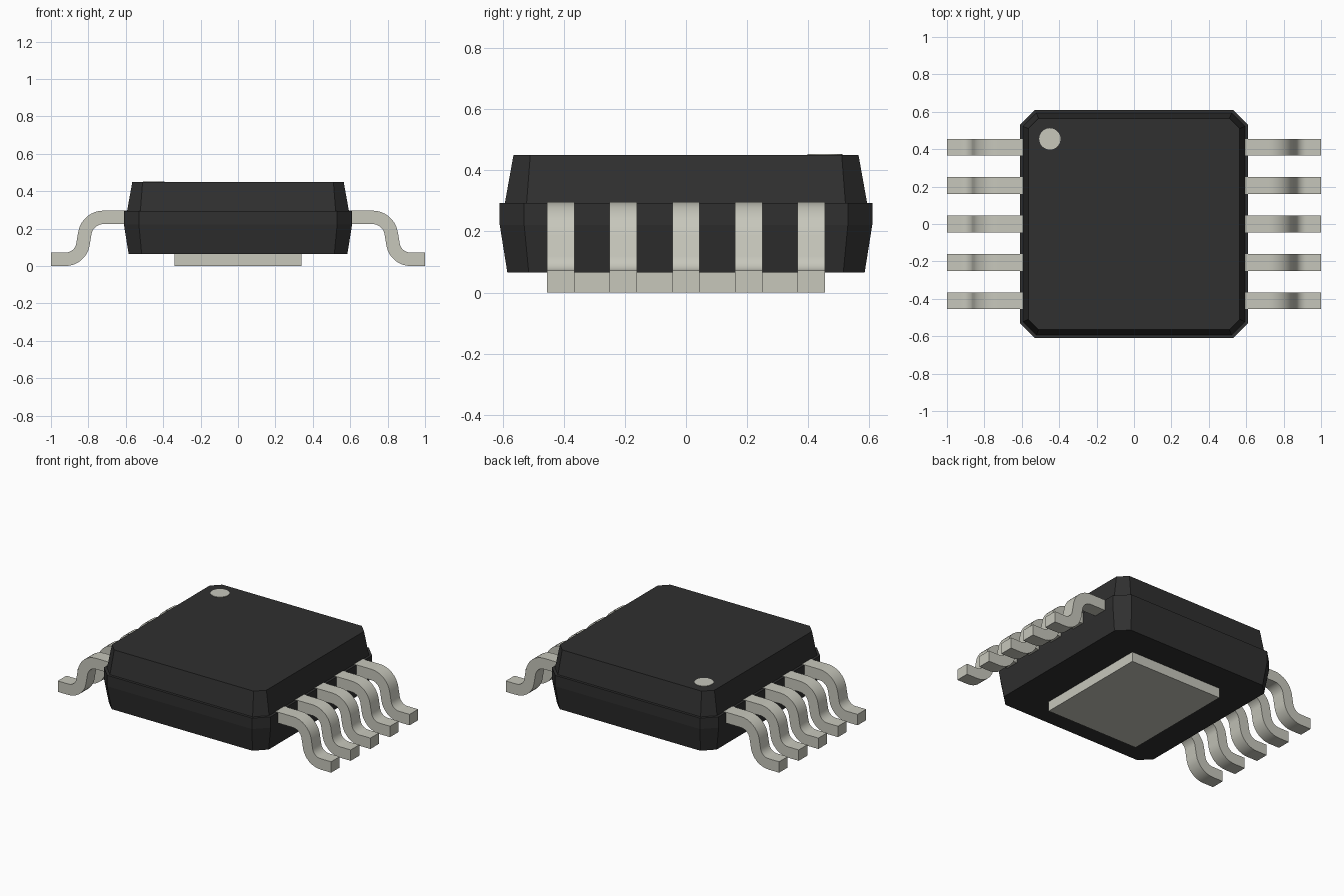
import bpy
import bmesh
import math

cube = bpy.data.objects.get("Cube")
if cube:
    bpy.data.objects.remove(cube, do_unlink=True)


def make_material(name, color):
    mat = bpy.data.materials.new(name)
    mat.diffuse_color = (*color, 1)
    mat.use_nodes = True
    bsdf = next(n for n in mat.node_tree.nodes if n.type == 'BSDF_PRINCIPLED')
    bsdf.inputs["Base Color"].default_value = (*color, 1)
    bsdf.inputs["Roughness"].default_value = 0.6
    return mat


black = make_material("black plastic", (0.029, 0.029, 0.029))
metal = make_material("tinned metal", (0.57, 0.57, 0.50))


def finish(name, bm, mat, smooth=False):
    bmesh.ops.recalc_face_normals(bm, faces=bm.faces)
    mesh = bpy.data.meshes.new(name)
    bm.to_mesh(mesh)
    bm.free()
    mesh.materials.append(mat)
    obj = bpy.data.objects.new(name, mesh)
    bpy.context.collection.objects.link(obj)
    if smooth:
        bpy.ops.object.select_all(action='DESELECT')
        obj.select_set(True)
        bpy.context.view_layer.objects.active = obj
        bpy.ops.object.shade_smooth_by_angle(angle=math.radians(30))
    return obj


def box(name, size, center, mat):
    bm = bmesh.new()
    bmesh.ops.create_cube(bm, size=1)
    bmesh.ops.scale(bm, vec=size, verts=bm.verts)
    bmesh.ops.translate(bm, vec=center, verts=bm.verts)
    return finish(name, bm, mat)


# Package body: stacked square sections with cut corners
# (height, half width, start of the corner cut)
sections = [(0.065, 0.585, 0.515), (0.222, 0.61, 0.53), (0.294, 0.61, 0.53),
            (0.294, 0.593, 0.522), (0.45, 0.565, 0.51)]
bm = bmesh.new()
rings = []
for z, h, c in sections:
    outline = [(h, -c), (h, c), (c, h), (-c, h), (-h, c), (-h, -c), (-c, -h), (c, -h)]
    rings.append([bm.verts.new((x, y, z)) for x, y in outline])
for low, high in zip(rings, rings[1:]):
    for i in range(8):
        j = (i + 1) % 8
        bm.faces.new((low[i], low[j], high[j], high[i]))
bm.faces.new(rings[0][::-1])
bm.faces.new(rings[-1])
finish("package_body", bm, black)

# Thermal pad under the body
box("thermal_pad", (0.68, 0.78, 0.07), (0, 0, 0.035), metal)

# Pin one marker, a thin disc on the top face
bm = bmesh.new()
bmesh.ops.create_cone(bm, cap_ends=True, segments=32, radius1=0.057,
                      radius2=0.057, depth=0.006)
bmesh.ops.translate(bm, vec=(-0.45, 0.455, 0.45), verts=bm.verts)
finish("pin_one_marker", bm, metal)


# Gull-wing lead: centre line with normals, thickened then extruded along y
HALF = 0.036
STEPS = 8
line = [(0.585, 0.26, 90)]
for i in range(STEPS + 1):
    a = 90 - 80 * i / STEPS
    r = math.radians(a)
    line.append((0.72 + 0.10 * math.cos(r), 0.16 + 0.10 * math.sin(r), a))
for i in range(STEPS + 1):
    a = 10 + 80 * i / STEPS
    r = math.radians(a)
    line.append((0.922 - 0.094 * math.cos(r), 0.13 - 0.094 * math.sin(r), a))
line.append((1.0, 0.036, 90))


def lead(name, side, y):
    bm = bmesh.new()
    loops = []
    for x, z, a in line:
        nx = HALF * math.cos(math.radians(a))
        nz = HALF * math.sin(math.radians(a))
        loops.append([bm.verts.new((side * (x + s * nx), y + t, z + s * nz))
                      for s, t in ((1, -0.045), (1, 0.045), (-1, 0.045), (-1, -0.045))])
    for p, q in zip(loops, loops[1:]):
        for i in range(4):
            j = (i + 1) % 4
            bm.faces.new((p[i], p[j], q[j], q[i]))
    bm.faces.new(loops[0])
    bm.faces.new(loops[-1])
    finish(name, bm, metal, smooth=True)


# Five leads on each side
for side, label in ((1, "left"), (-1, "right")):
    for i in range(5):
        lead(f"{label}_lead_{i + 1}", side, (i - 2) * 0.205)
